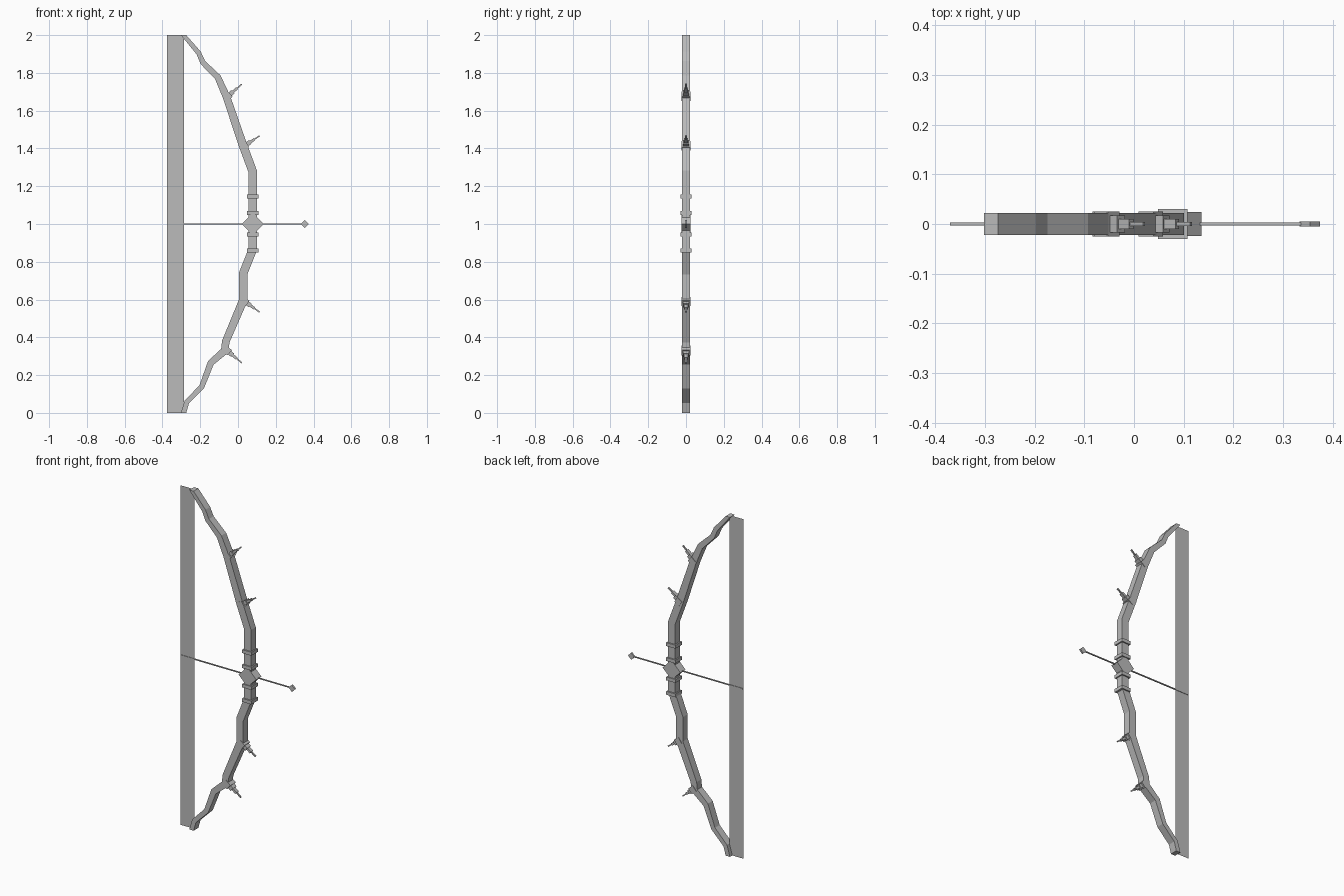
import bpy, bmesh, math
from mathutils import Vector, Matrix

if "Cube" in bpy.data.objects:
    bpy.data.objects.remove(bpy.data.objects["Cube"])

grey = bpy.data.materials.new("plain_grey")
grey.diffuse_color = (0.5, 0.5, 0.5, 1)
grey.use_nodes = True
grey.node_tree.nodes["Principled BSDF"].inputs["Base Color"].default_value = grey.diffuse_color


def finish(name, bm):
    bmesh.ops.recalc_face_normals(bm, faces=bm.faces)
    me = bpy.data.meshes.new(name)
    bm.to_mesh(me)
    bm.free()
    me.materials.append(grey)
    ob = bpy.data.objects.new(name, me)
    bpy.context.collection.objects.link(ob)
    return ob


def add_box(bm, centre, size, angle=0.0):
    """Box turned about the y axis; angle lifts its +x end towards +z."""
    m = (Matrix.Translation(centre) @ Matrix.Rotation(-angle, 4, 'Y')
         @ Matrix.Diagonal((*size, 1)))
    bmesh.ops.create_cube(bm, size=1, matrix=m)


def box(name, centre, size, angle=0.0):
    bm = bmesh.new()
    add_box(bm, centre, size, angle)
    return finish(name, bm)


# Bow stave: square section swept along a crooked path (x, z, width)
path = [(-0.288, 2.0, 0.028), (-0.208, 1.905, 0.026), (-0.186, 1.855, 0.028),
        (-0.107, 1.777, 0.034), (-0.06, 1.671, 0.040), (0.025, 1.42, 0.045),
        (0.078, 1.278, 0.045), (0.078, 0.865, 0.045), (0.027, 0.737, 0.045),
        (0.027, 0.594, 0.045), (-0.065, 0.377, 0.040), (-0.07, 0.329, 0.040),
        (-0.144, 0.265, 0.034), (-0.192, 0.138, 0.028),
        (-0.271, 0.058, 0.026), (-0.288, 0.0, 0.028)]
bm = bmesh.new()
rings = []
for i, (x, z, w) in enumerate(path):
    p = Vector((x, z))
    if 0 < i < len(path) - 1:
        a = (p - Vector(path[i - 1][:2])).normalized()
        b = (Vector(path[i + 1][:2]) - p).normalized()
        t = (a + b).normalized()
        off = Vector((-t.y, t.x)) * (w / 2 / t.dot(a))
    else:
        off = Vector((w / 2, 0))
    rings.append([bm.verts.new((x + s * off.x, y, z + s * off.y))
                  for s, y in ((1, -.022), (1, .022), (-1, .022), (-1, -.022))])
    if i in (0, len(path) - 1):
        # both tips run the section the same way round as the neighbours
        if i == 0:
            rings[0] = [rings[0][k] for k in (0, 1, 2, 3)]
        else:
            rings[-1] = [rings[-1][k] for k in (0, 1, 2, 3)]
for r0, r1 in zip(rings, rings[1:]):
    for k in range(4):
        bm.faces.new((r0[k], r0[(k + 1) % 4], r1[(k + 1) % 4], r1[k]))
bm.faces.new(rings[0])
bm.faces.new(rings[-1])
finish("bow_stave", bm)

# Grip rings and the diamond block in the middle of the grip
for i, z in enumerate((1.146, 1.058, 0.944, 0.859)):
    box(f"grip_ring_{i + 1}", (0.078, 0, z), (0.06, 0.06, 0.02))
box("grip_diamond", (0.078, 0, 1.0), (0.082, 0.048, 0.082), math.pi / 4)

# Thorns: collar on the stave, then stepped blocks ending in a thin spike
thorns = [((-0.06, 1.671), (0.02, 1.74)), ((0.028, 1.41), (0.115, 1.467)),
          ((0.03, 0.594), (0.115, 0.533)), ((-0.064, 0.335), (0.02, 0.265))]
for i, (base, tip) in enumerate(thorns):
    base, tip = Vector(base), Vector(tip)
    d = tip - base
    length, ang = d.length, math.atan2(d.y, d.x)
    bm = bmesh.new()
    # start, end (fraction of length), width in y, width in profile
    for s, e, wy, wp in ((-0.1, 0.24, 0.05, 0.036), (0.2, 0.42, 0.034, 0.024),
                         (0.4, 0.68, 0.02, 0.014), (0.65, 1.0, 0.008, 0.007)):
        c = base + d * ((s + e) / 2)
        add_box(bm, (c.x, 0, c.y), ((e - s) * length, wy, wp), ang)
    finish(f"thorn_{i + 1}", bm)

# Bowstring: flat sheet behind the bow
bm = bmesh.new()
bm.faces.new([bm.verts.new(v) for v in ((-0.375, 0, 0), (-0.285, 0, 0),
                                        (-0.285, 0, 2), (-0.375, 0, 2))])
finish("bowstring", bm)

# Arrow: thin shaft and diamond head
box("arrow_shaft", (-0.01, 0, 1.0), (0.72, 0.006, 0.006))
box("arrow_head", (0.354, 0, 1.0), (0.029, 0.01, 0.029), math.pi / 4)
